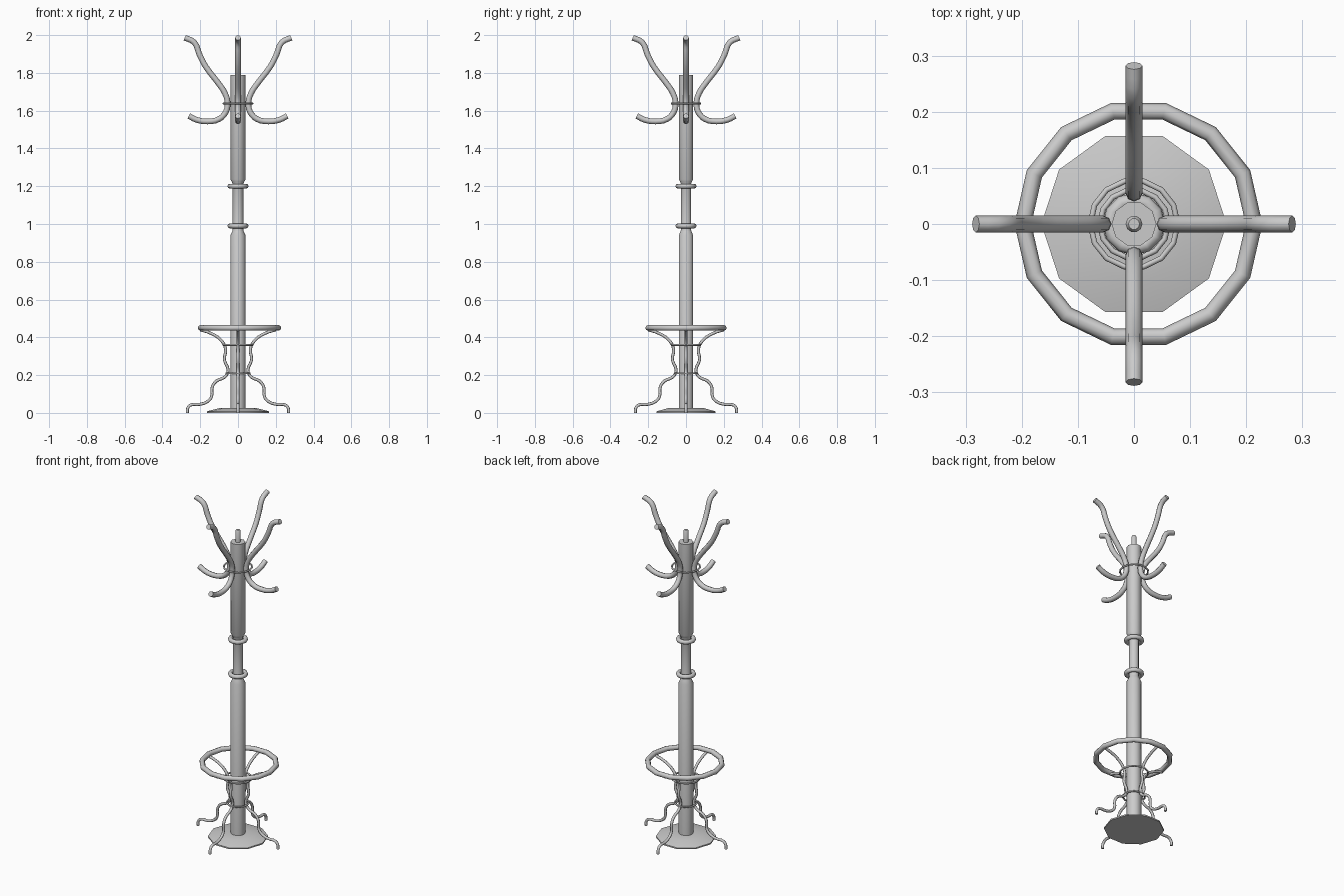
import bpy, bmesh, math

if "Cube" in bpy.data.objects:
    bpy.data.objects.remove(bpy.data.objects["Cube"])


def smooth(ob, angle=40):
    bpy.ops.object.select_all(action='DESELECT')
    ob.select_set(True)
    bpy.context.view_layer.objects.active = ob
    bpy.ops.object.shade_smooth_by_angle(angle=math.radians(angle))


def lathe(name, profile, sides):
    """Revolve (radius, z) points around the z axis, capping both ends."""
    bm = bmesh.new()
    rows = []
    for r, z in profile:
        rows.append([bm.verts.new((r * math.cos(2 * math.pi * i / sides),
                                   r * math.sin(2 * math.pi * i / sides), z))
                     for i in range(sides)])
    for a, b in zip(rows, rows[1:]):
        for i in range(sides):
            j = (i + 1) % sides
            bm.faces.new((a[i], a[j], b[j], b[i]))
    bm.faces.new(rows[0][::-1])
    bm.faces.new(rows[-1])
    me = bpy.data.meshes.new(name)
    bm.to_mesh(me)
    bm.free()
    ob = bpy.data.objects.new(name, me)
    bpy.context.collection.objects.link(ob)
    smooth(ob)
    return ob


def ring(name, z, major, minor, sides, x=0.0, tube=8):
    bpy.ops.mesh.primitive_torus_add(location=(x, 0, z), major_radius=major, minor_radius=minor,
                                     major_segments=sides, minor_segments=tube)
    ob = bpy.context.object
    ob.name = name
    smooth(ob, 60)


def bent_rods(name, path, radius):
    """Four bent rods, one along each axis, from (distance, z) points."""
    for k in range(4):
        cu = bpy.data.curves.new(f"{name}_{k + 1}", 'CURVE')
        cu.dimensions = '3D'
        cu.resolution_u = 3
        cu.bevel_depth = radius
        cu.bevel_resolution = 2
        cu.use_fill_caps = True
        sp = cu.splines.new('BEZIER')
        sp.bezier_points.add(len(path) - 1)
        for p, (r, z) in zip(sp.bezier_points, path):
            p.co = (r, 0, z)
            p.handle_left_type = p.handle_right_type = 'AUTO'
        ob = bpy.data.objects.new(cu.name, cu)
        ob.rotation_euler.z = k * math.pi / 2
        bpy.context.collection.objects.link(ob)
        bpy.ops.object.select_all(action='DESELECT')
        ob.select_set(True)
        bpy.context.view_layer.objects.active = ob
        bpy.ops.object.convert(target='MESH')
        smooth(bpy.context.object, 50)


# Base plate and turned pole
lathe("base_plate", [(0.165, 0.0), (0.165, 0.008), (0.10, 0.025), (0.04, 0.027)], 10)
lathe("pole", [(0.04, 0.02), (0.04, 0.94), (0.03, 0.962), (0.028, 0.97), (0.028, 1.21),
               (0.032, 1.222), (0.04, 1.236), (0.04, 1.79)], 10)
lathe("top_pin", [(0.015, 1.78), (0.015, 1.855), (0.010, 1.863)], 10)

# Collars on the narrow section
for n, z in (("lower_collar", 0.99), ("upper_collar", 1.20)):
    ring(n, z, 0.043, 0.013, 12)

# Coat hooks and their binding ring
bent_rods("coat_hook", [(0.282, 1.986), (0.232, 1.962), (0.205, 1.90), (0.172, 1.835),
                        (0.10, 1.74), (0.068, 1.69), (0.055, 1.64), (0.065, 1.592),
                        (0.10, 1.556), (0.16, 1.543), (0.22, 1.552), (0.26, 1.572)], 0.015)
ring("hook_ring", 1.638, 0.078, 0.005, 14)

# Umbrella ring, bent legs and leg rings
ring("umbrella_ring", 0.45, 0.206, 0.015, 14, x=0.008)
bent_rods("leg", [(0.20, 0.44), (0.145, 0.422), (0.09, 0.385), (0.066, 0.34), (0.072, 0.28),
                  (0.052, 0.225), (0.07, 0.19), (0.115, 0.168), (0.137, 0.135),
                  (0.14, 0.085), (0.165, 0.058), (0.205, 0.045), (0.25, 0.042),
                  (0.266, 0.025), (0.268, 0.0)], 0.008)
ring("upper_leg_ring", 0.36, 0.078, 0.005, 14)
ring("lower_leg_ring", 0.21, 0.061, 0.005, 14)
